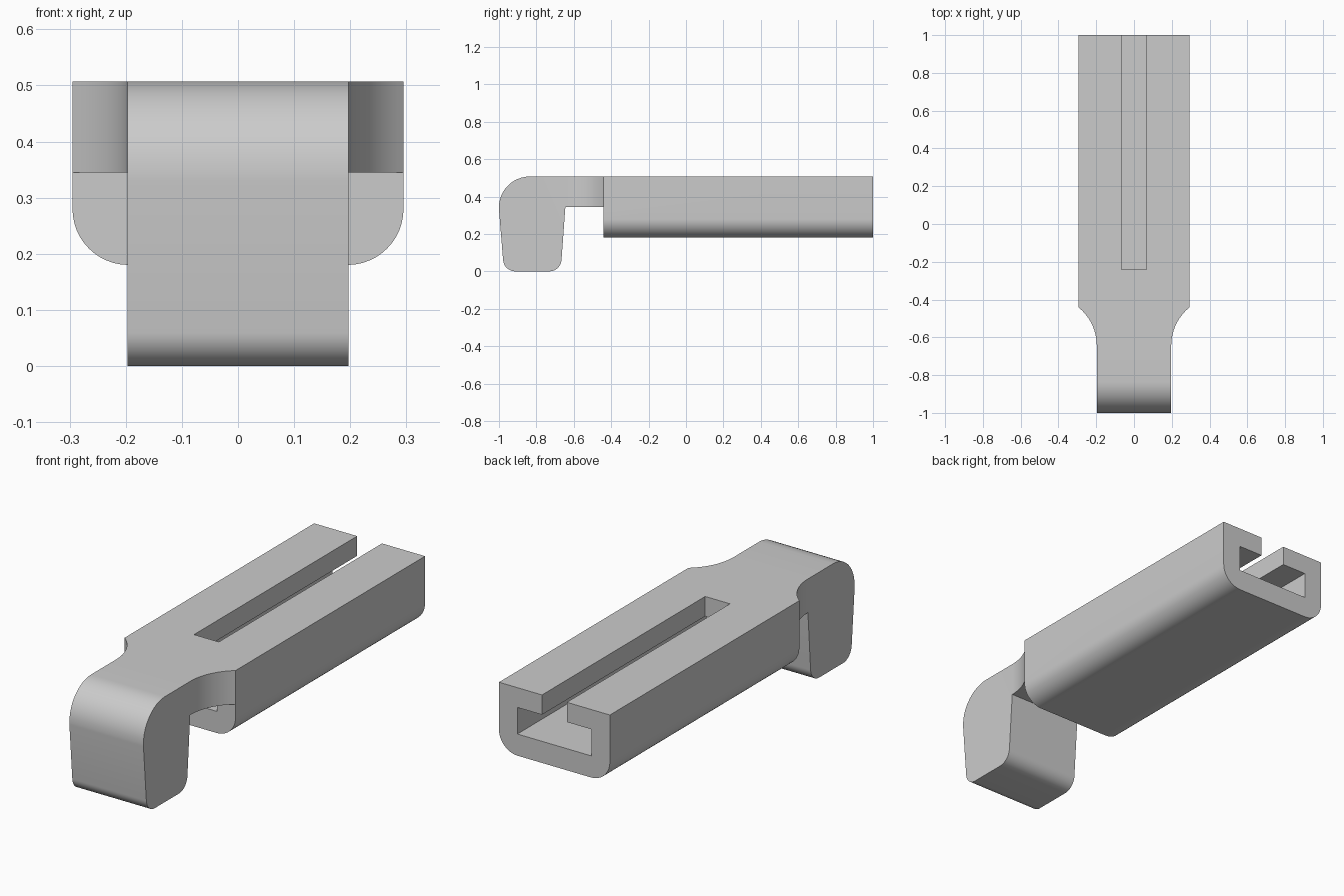
import bpy, bmesh
from math import sin, cos, pi, radians
from mathutils import Vector

cube = bpy.data.objects.get("Cube")
if cube:
    bpy.data.objects.remove(cube, do_unlink=True)

HALF_BAR, HALF_LEG = 0.295, 0.197
TOP, NECK_UNDER, BAR_UNDER = 0.507, 0.345, 0.18
BAR_FRONT, LEG_BACK = -0.44, -0.645

grey = bpy.data.materials.new("light_grey")
grey.use_nodes = True
grey.diffuse_color = (0.6, 0.6, 0.6, 1)
grey.node_tree.nodes["Principled BSDF"].inputs["Base Color"].default_value = (0.6, 0.6, 0.6, 1)


def rounded(corners, steps=12):
    """Outline from (a, b, radius) corners, each rounded by a tangent arc."""
    out = []
    for i, (a, b, r) in enumerate(corners):
        p = Vector((a, b))
        if r == 0:
            out.append(p)
            continue
        u = (Vector(corners[i - 1][:2]) - p).normalized()
        v = (Vector(corners[(i + 1) % len(corners)][:2]) - p).normalized()
        half = u.angle(v) / 2
        centre = p + (u + v).normalized() * (r / sin(half))
        start = p + u * (r * cos(half) / sin(half)) - centre
        end = p + v * (r * cos(half) / sin(half)) - centre
        sweep = pi - 2 * half
        for k in range(steps + 1):
            t = k / steps
            out.append(centre + (start * sin((1 - t) * sweep) + end * sin(t * sweep)) / sin(sweep))
    return out


def extrude(name, outline, axis, low, high):
    """Prism of an outline in the plane across the axis."""
    place = {"x": lambda a, b, c: (c, a, b),
             "y": lambda a, b, c: (a, c, b),
             "z": lambda a, b, c: (a, b, c)}[axis]
    bm = bmesh.new()
    face = bm.faces.new([bm.verts.new(place(a, b, low)) for a, b in outline])
    moved = bmesh.ops.extrude_face_region(bm, geom=[face])["geom"]
    bmesh.ops.translate(bm, vec=place(0, 0, high - low),
                        verts=[g for g in moved if isinstance(g, bmesh.types.BMVert)])
    bmesh.ops.recalc_face_normals(bm, faces=bm.faces)
    mesh = bpy.data.meshes.new(name)
    bm.to_mesh(mesh)
    bm.free()
    mesh.materials.append(grey)
    obj = bpy.data.objects.new(name, mesh)
    bpy.context.collection.objects.link(obj)
    return obj


def combine(target, tool, operation):
    """Apply a boolean and discard the tool."""
    mod = target.modifiers.new("cut", "BOOLEAN")
    mod.operation, mod.object, mod.solver = operation, tool, "EXACT"
    bpy.context.view_layer.objects.active = target
    bpy.ops.object.modifier_apply(modifier=mod.name)
    bpy.data.objects.remove(tool, do_unlink=True)


def box(name, half, z0, z1, y0, y1):
    return extrude(name, [(-half, z0), (half, z0), (half, z1), (-half, z1)], "y", y0, y1)


# Hooked leg and neck: side profile, wide enough to trim from above
inside = BAR_FRONT + 0.1
hook = extrude("slotted_clamp", rounded([
    (inside, TOP, 0), (-1.0, TOP, 0.165), (-1.0, 0.33, 0), (-0.973, 0, 0.065),
    (-0.67, 0, 0.065), (LEG_BACK, NECK_UNDER, 0), (inside, NECK_UNDER, 0)]), "x", -0.4, 0.4)

# Plan outline: narrow leg flaring along an arc to the bar width
flare_r = 0.263
flare = [(HALF_LEG + flare_r * (1 - cos(radians(a))), LEG_BACK + flare_r * sin(radians(a)))
         for a in range(0, 51, 3)] + [(HALF_BAR, BAR_FRONT)]
right = [(HALF_LEG, -1.1)] + flare + [(HALF_BAR, 0)]
plan = right + [(-x, y) for x, y in reversed(right)]
combine(hook, extrude("plan_cutter", plan, "z", -0.1, 0.7), "INTERSECT")

# Bar with rounded lower edges
bar = extrude("bar", rounded([
    (-HALF_BAR, TOP, 0), (-HALF_BAR, BAR_UNDER, 0.1),
    (HALF_BAR, BAR_UNDER, 0.1), (HALF_BAR, TOP, 0)]), "y", BAR_FRONT, 1.0)
combine(hook, bar, "UNION")

# T-shaped slot: wide channel along the bar, narrow opening on top
combine(hook, box("channel_cutter", HALF_LEG, 0.284, 0.412, BAR_FRONT, 1.1), "DIFFERENCE")
combine(hook, box("slot_cutter", 0.066, 0.35, 0.6, -0.24, 1.1), "DIFFERENCE")

# Smooth rounded surfaces, keep edges sharp
bpy.ops.object.select_all(action="DESELECT")
hook.select_set(True)
bpy.context.view_layer.objects.active = hook
bpy.ops.object.shade_smooth_by_angle(angle=radians(30))
